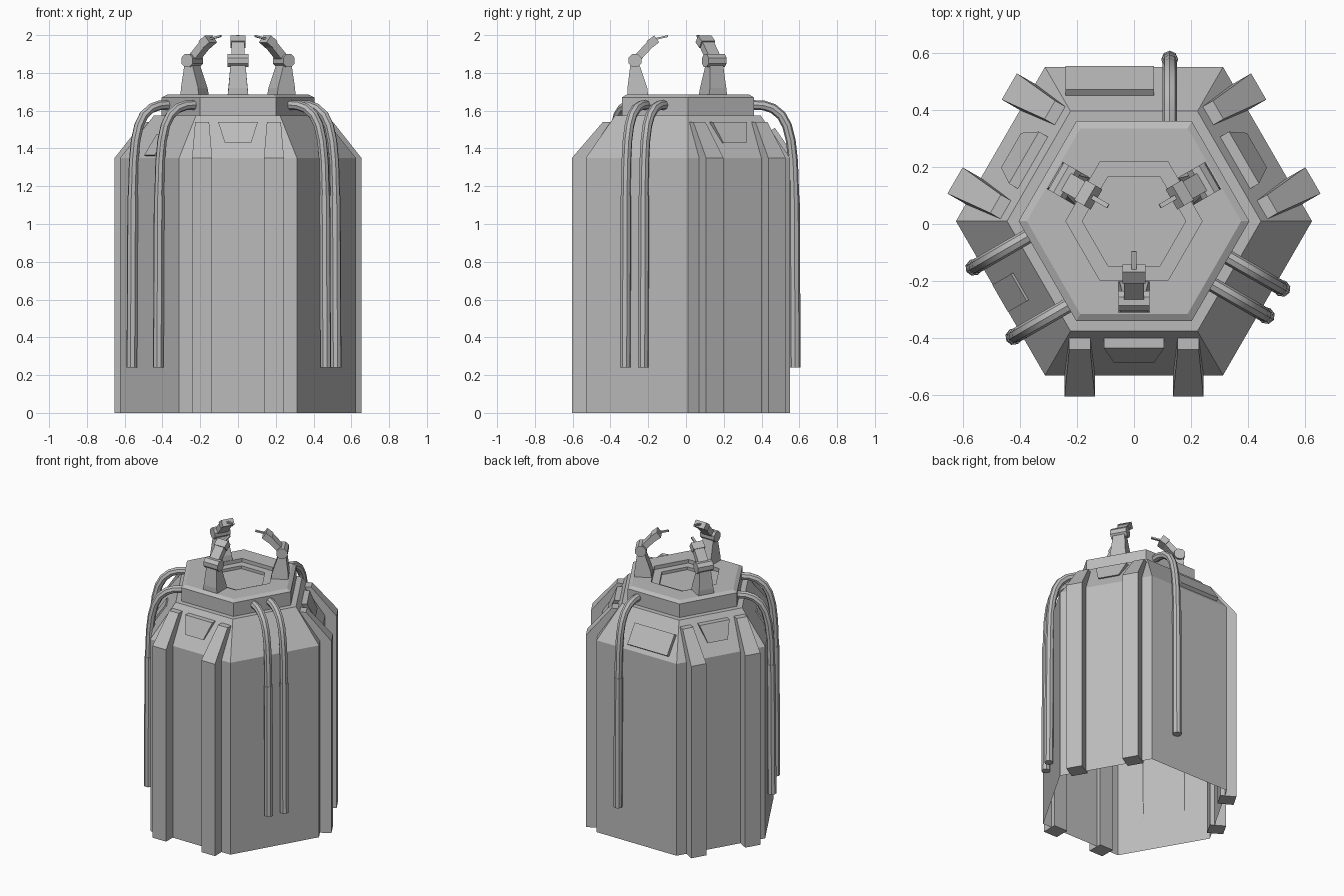
import bpy, bmesh
from math import radians, cos, sin, pi
from mathutils import Matrix, Vector

cube = bpy.data.objects.get("Cube")
if cube:
    bpy.data.objects.remove(cube, do_unlink=True)

grey = bpy.data.materials.new("mid_grey")
grey.use_nodes = True
grey.diffuse_color = (0.5, 0.5, 0.5, 1)
grey.node_tree.nodes["Principled BSDF"].inputs["Base Color"].default_value = (0.5, 0.5, 0.5, 1)

CENTRE = Vector((0, 0.01, 0))
WALL, SHOULDER = 0.54, 1.35
FIN_SIDES = (-90, 30, 150)


def frame(angle):
    """Local axes: x outwards from a wall, y along it, z up."""
    return Matrix.Translation(CENTRE) @ Matrix.Rotation(radians(angle), 4, "Z")


def add_mesh(name, bm, matrix):
    me = bpy.data.meshes.new(name)
    bm.to_mesh(me)
    bm.free()
    me.materials.append(grey)
    ob = bpy.data.objects.new(name, me)
    ob.matrix_world = matrix
    bpy.context.collection.objects.link(ob)
    return ob


def prism(name, profile, angle, along=0.0):
    """Profile of (outward, height, half width) stretched both ways along the wall."""
    bm = bmesh.new()
    a = [bm.verts.new((d, along - w, z)) for d, z, w in profile]
    b = [bm.verts.new((d, along + w, z)) for d, z, w in profile]
    bm.faces.new(a)
    bm.faces.new(b[::-1])
    n = len(a)
    for i in range(n):
        j = (i + 1) % n
        bm.faces.new((a[j], a[i], b[i], b[j]))
    bmesh.ops.recalc_face_normals(bm, faces=bm.faces)
    return add_mesh(name, bm, frame(angle))


def on_slope(z, lift):
    """Point lifted off the sloping shoulder."""
    return (WALL - 0.69 * (z - SHOULDER) + lift * 0.82, z + lift * 0.57)


def slope_plate(name, low, high, lift, half, angle, along):
    pts = [on_slope(low, -0.01), on_slope(low, lift), on_slope(high, lift), on_slope(high, -0.01)]
    prism(name, [(d, z, half) for d, z in pts], angle, along)


def bar(name, start, end, thick, half, angle):
    """Straight arm link between two (outward, height) points."""
    p, q = Vector(start), Vector(end)
    side = (q - p).normalized().orthogonal() * thick / 2
    pts = (p + side, q + side, q - side, p - side)
    prism(name, [(v.x, v.y, half) for v in pts], angle)


def tube(name, path, radius, angle, along):
    cu = bpy.data.curves.new(name, "CURVE")
    cu.dimensions = "3D"
    cu.bevel_depth, cu.bevel_resolution, cu.use_fill_caps = radius, 2, True
    sp = cu.splines.new("POLY")
    sp.points.add(len(path) - 1)
    for pt, (d, z) in zip(sp.points, path):
        pt.co = (d, along, z, 1)
    cu.materials.append(grey)
    ob = bpy.data.objects.new(name, cu)
    ob.matrix_world = frame(angle)
    bpy.context.collection.objects.link(ob)
    bpy.ops.object.select_all(action="DESELECT")
    ob.select_set(True)
    bpy.context.view_layer.objects.active = ob
    bpy.ops.object.convert(target="MESH")
    bpy.ops.object.shade_smooth_by_angle(angle=radians(30))


# Hexagonal shell: walls, shoulder, platform and stepped recess, open below
rings = [(WALL, 0), (WALL, SHOULDER), (0.385, 1.575), (0.35, 1.575), (0.35, 1.67),
         (0.325, 1.685), (0.207, 1.685), (0.207, 1.66), (0.157, 1.66), (0.157, 1.64)]
bm = bmesh.new()
loops = []
for apothem, z in rings:
    r = apothem / cos(pi / 6)
    loops.append([bm.verts.new((r * cos(k * pi / 3), r * sin(k * pi / 3), z)) for k in range(6)])
for lo, hi in zip(loops, loops[1:]):
    for k in range(6):
        j = (k + 1) % 6
        bm.faces.new((lo[k], lo[j], hi[j], hi[k]))
bm.faces.new(loops[-1])
add_mesh("body_shell", bm, Matrix.Translation(CENTRE))

# Buttress fins, hatches and manipulator arms on alternate sides
fin = [(0.614, 0, 0.053), (0.614, SHOULDER, 0.053), (0.45, 1.54, 0.037),
       (0.37, 1.54, 0.037), (0.51, SHOULDER, 0.053), (0.51, 0, 0.053)]
hatch = [(0.445, 1.54, 0.105), (0.497, 1.43, 0.07), (0.47, 1.43, 0.07), (0.39, 1.54, 0.105)]
arm_base = [(0.32, 1.68, 0.055), (0.32, 1.72, 0.05), (0.305, 1.84, 0.04),
            (0.255, 1.84, 0.04), (0.215, 1.72, 0.05), (0.21, 1.68, 0.055)]
for side in FIN_SIDES:
    for s in (-0.19, 0.19):
        prism("buttress_fin", fin, side, s)
    prism("shoulder_hatch", hatch, side)
    prism("arm_base", arm_base, side)
    elbow = [(0.28 + 0.038 * cos((k + 0.5) * pi / 4), 1.865 + 0.038 * sin((k + 0.5) * pi / 4), 0.055)
             for k in range(8)]
    prism("arm_elbow", elbow, side)
    bar("arm_forearm", (0.28, 1.865), (0.195, 1.957), 0.04, 0.035, side)
    bar("arm_wrist", (0.205, 1.95), (0.165, 1.98), 0.045, 0.041, side)
    bar("arm_tool", (0.17, 1.98), (0.105, 1.995), 0.01, 0.008, side)

# Hoses curving out of the platform into straight sleeves
hose = [(0.33, 1.63), (0.4, 1.628), (0.45, 1.612), (0.495, 1.575), (0.525, 1.52),
        (0.545, 1.44), (0.557, 1.33), (0.563, 1.15)]
for side, offsets in ((-30, (-0.055, 0.055)), (210, (-0.14, 0.14)), (90, (-0.125,))):
    for s in offsets:
        tube("hose", hose, 0.026, side, s)
        tube("hose_sleeve", [(0.563, 1.15), (0.568, 0.24)], 0.029, side, s)

# Raised plates on the shoulder
slope_plate("back_panel", 1.375, 1.495, 0.025, 0.155, 90, 0.085)
slope_plate("side_plate", 1.36, 1.47, 0.01, 0.055, 210, 0)
